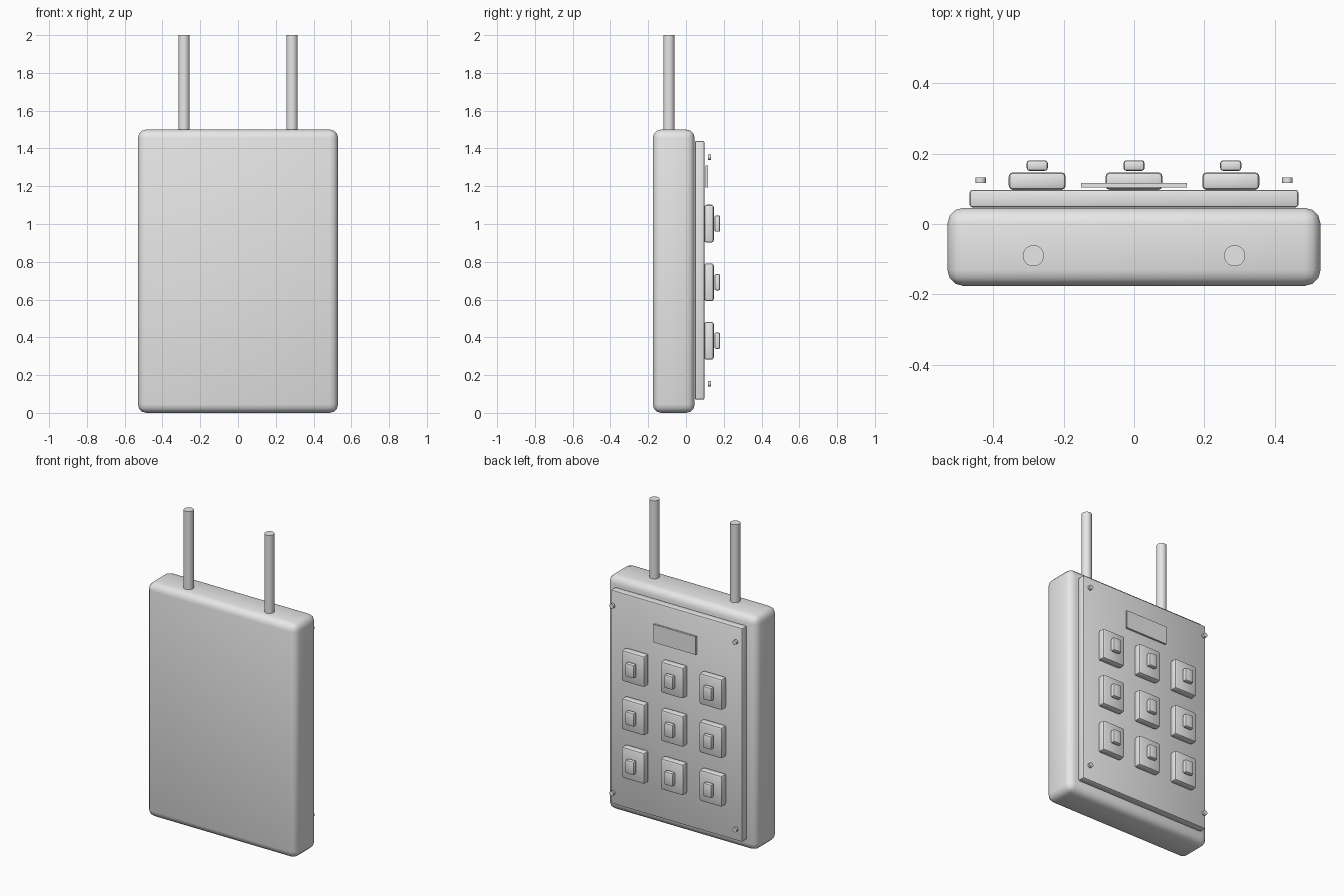
import bpy
import math

default_cube = bpy.data.objects.get("Cube")
if default_cube:
    bpy.data.objects.remove(default_cube, do_unlink=True)

# One plain grey for the whole model
grey = bpy.data.materials.new("plain_grey")
grey.use_nodes = True
grey.diffuse_color = (0.8, 0.8, 0.8, 1)
grey.node_tree.nodes["Principled BSDF"].inputs["Base Color"].default_value = (0.8, 0.8, 0.8, 1)


def finish(obj, name):
    obj.name = name
    obj.data.materials.append(grey)
    bpy.ops.object.shade_smooth_by_angle(angle=math.radians(35))
    return obj


def box(name, centre, size, bevel=0, segments=2):
    """Box with rounded edges, smooth along the rounding."""
    bpy.ops.mesh.primitive_cube_add(size=1, location=centre)
    obj = bpy.context.object
    obj.scale = size
    bpy.ops.object.transform_apply(location=False, rotation=False, scale=True)
    if bevel:
        mod = obj.modifiers.new("rounded_edges", "BEVEL")
        mod.width = bevel
        mod.segments = segments
        bpy.ops.object.modifier_apply(modifier=mod.name)
    return finish(obj, name)


def rod(name, centre, radius, depth, rotation=(0, 0, 0), sides=32):
    bpy.ops.mesh.primitive_cylinder_add(vertices=sides, radius=radius, depth=depth,
                                        location=centre, rotation=rotation)
    return finish(bpy.context.object, name)


# Case and raised back panel
box("case", (0, -0.065, 0.75), (1.06, 0.222, 1.5), 0.045, 3)
box("back_panel", (0, 0.072, 0.755), (0.934, 0.05, 1.37), 0.008)

# Thin display window
box("display", (0, 0.11, 1.252), (0.3, 0.012, 0.116))

# Grid of keys, each with a small raised cap
for row, z in enumerate((1.002, 0.692, 0.382)):
    for column in range(3):
        x = (column - 1) * 0.275
        label = f"{row + 1}_{column + 1}"
        box("key_" + label, (x, 0.122, z), (0.162, 0.05, 0.2), 0.012)
        box("key_cap_" + label, (x, 0.166, z), (0.06, 0.03, 0.086), 0.008)

# Antennas and corner screws, paired left and right
for side, sign in (("left", 1), ("right", -1)):
    rod("antenna_" + side, (sign * 0.286, -0.09, 1.75), 0.03, 0.5)
    for level, z in (("upper", 1.354), ("lower", 0.154)):
        rod(f"screw_{level}_{side}", (sign * 0.436, 0.124, z), 0.015, 0.015,
            (math.pi / 2, 0, 0), 16)
